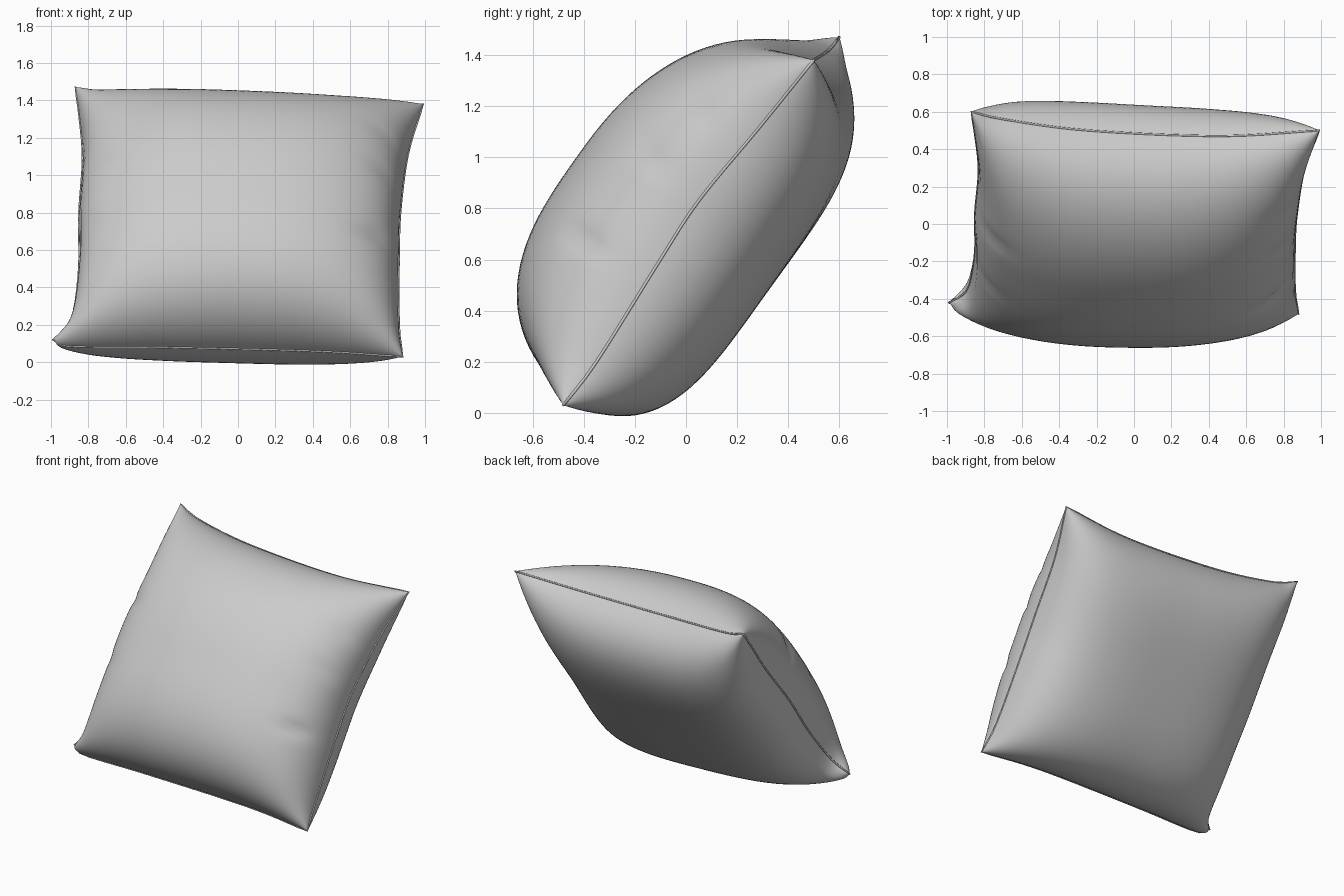
import bpy, bmesh, math
from mathutils import Vector

cube = bpy.data.objects.get("Cube")
if cube:
    bpy.data.objects.remove(cube, do_unlink=True)

fabric = bpy.data.materials.new("grey fabric")
fabric.use_nodes = True
COLOUR = (0.6, 0.6, 0.6, 1)
fabric.diffuse_color = COLOUR
fabric.node_tree.nodes["Principled BSDF"].inputs["Base Color"].default_value = COLOUR

# Seam edges: left/right run upward, bottom/top run along x
SIDE_A = [(-.99, -.42, .12), (-.89, -.35, .23), (-.85, -.15, .50), (-.85, .05, .78),
          (-.83, .29, 1.09), (-.85, .48, 1.33), (-.87, .60, 1.47)]
SIDE_B = [(.88, -.48, .03), (.86, -.35, .20), (.86, -.10, .60), (.87, .05, .83),
          (.91, .29, 1.12), (.99, .50, 1.38)]
BOTTOM = [(-.99, -.42, .12), (-.9, -.45, .085), (-.4, -.45, .08), (.4, -.45, .06), (.88, -.48, .03)]
TOP = [(-.87, .60, 1.47), (-.7, .56, 1.42), (-.25, .50, 1.38), (.45, .47, 1.36), (.99, .50, 1.38)]
NORMAL = Vector((0, -.807, .59))
UP = Vector((0, .59, .807))
N = 56


def edge(points):
    """Smooth curve through the points, evaluated by arc length from 0 to 1."""
    p = [Vector(q) for q in points]
    p = [2 * p[0] - p[1]] + p + [2 * p[-1] - p[-2]]
    path = []
    for a, b, c, d in zip(p, p[1:], p[2:], p[3:]):
        for i in range(20):
            t = i / 20
            path.append(.5 * (2 * b + (c - a) * t + (2 * a - 5 * b + 4 * c - d) * t * t
                              + (3 * b - a - 3 * c + d) * t ** 3))
    path.append(p[-2])
    dist = [0]
    for a, b in zip(path, path[1:]):
        dist.append(dist[-1] + (b - a).length)

    def at(t):
        want = t * dist[-1]
        for i in range(len(path) - 1):
            if want <= dist[i + 1]:
                return path[i].lerp(path[i + 1], (want - dist[i]) / (dist[i + 1] - dist[i]))
        return path[-1].copy()
    return at


side_a, side_b, bottom, top = map(edge, (SIDE_A, SIDE_B, BOTTOM, TOP))


def seam_sheet(u, v):
    """Sheet between the four seam edges; the bow of the sides fades inward."""
    s, t = (u + 1) / 2, (v + 1) / 2
    flat = bottom(0).lerp(bottom(1), s).lerp(top(0).lerp(top(1), s), t)
    side_bow = side_a(t).lerp(side_b(t), s) - flat
    return bottom(s).lerp(top(s), t) + side_bow * abs(u) ** 4


def swell(u, power):
    return math.sqrt(max(0, 1 - abs(u) ** power))


# Short creases running in from the sides: u, v, slope, depth
CREASES = [(.86, -.32, .12, .03), (.90, .18, -.3, .02), (.88, .50, -.5, .015),
           (-.88, .22, .05, .02), (-.90, -.25, -.2, .015)]


def crease(u, v):
    d = 0
    for cu, cv, slope, depth in CREASES:
        across = (v - cv - slope * (u - cu)) / .045
        d += depth * math.exp(-across ** 2 - ((u - cu) / .12) ** 2)
    return d


# Cushion body: a fuller front panel and a flatter back panel meeting at the seam
bm = bmesh.new()
grid = [math.sin(math.pi * (i / N - .5)) for i in range(N + 1)]
sheet = [[seam_sheet(u, v) for v in grid] for u in grid]
# side, depth, power across, power toward bottom, power toward top
for side, depth, across, low, high in ((1, .525, 2.4, 3.1, 2.3), (-1, .39, 3.1, 4, 4)):
    verts = []
    for i, u in enumerate(grid):
        row = []
        for j, v in enumerate(grid):
            full = swell(u, across) * swell(v, low if v < 0 else high)
            h = depth * full * (1 - .05 * u * v)
            if side > 0:
                h -= crease(u, v) * swell(u, 2) * swell(v, 2) * 2
            puff = UP * .02 * v ** 3 * full
            row.append(bm.verts.new(sheet[i][j] + NORMAL * side * h + puff))
        verts.append(row)
    for i in range(N):
        for j in range(N):
            quad = [verts[i][j], verts[i + 1][j], verts[i + 1][j + 1], verts[i][j + 1]]
            bm.faces.new(quad if side > 0 else quad[::-1])
bmesh.ops.remove_doubles(bm, verts=bm.verts, dist=.0003)
mesh = bpy.data.meshes.new("cushion_body")
bm.to_mesh(mesh)
bm.free()
mesh.materials.append(fabric)
body = bpy.data.objects.new("cushion_body", mesh)
bpy.context.collection.objects.link(body)
bpy.context.view_layer.objects.active = body
body.select_set(True)
bpy.ops.object.shade_smooth_by_angle(angle=math.radians(50))

# Thin stitched seam around the rim
loop = [e(i / 24) for e in (bottom, side_b) for i in range(24)]
loop += [e(1 - i / 24) for e in (top, side_a) for i in range(24)]
curve = bpy.data.curves.new("seam", "CURVE")
curve.dimensions = "3D"
curve.bevel_depth = .006
curve.bevel_resolution = 1
spline = curve.splines.new("POLY")
spline.points.add(len(loop) - 1)
for point, co in zip(spline.points, loop):
    point.co = (*co, 1)
spline.use_cyclic_u = True
curve.materials.append(fabric)
bpy.context.collection.objects.link(bpy.data.objects.new("seam", curve))
